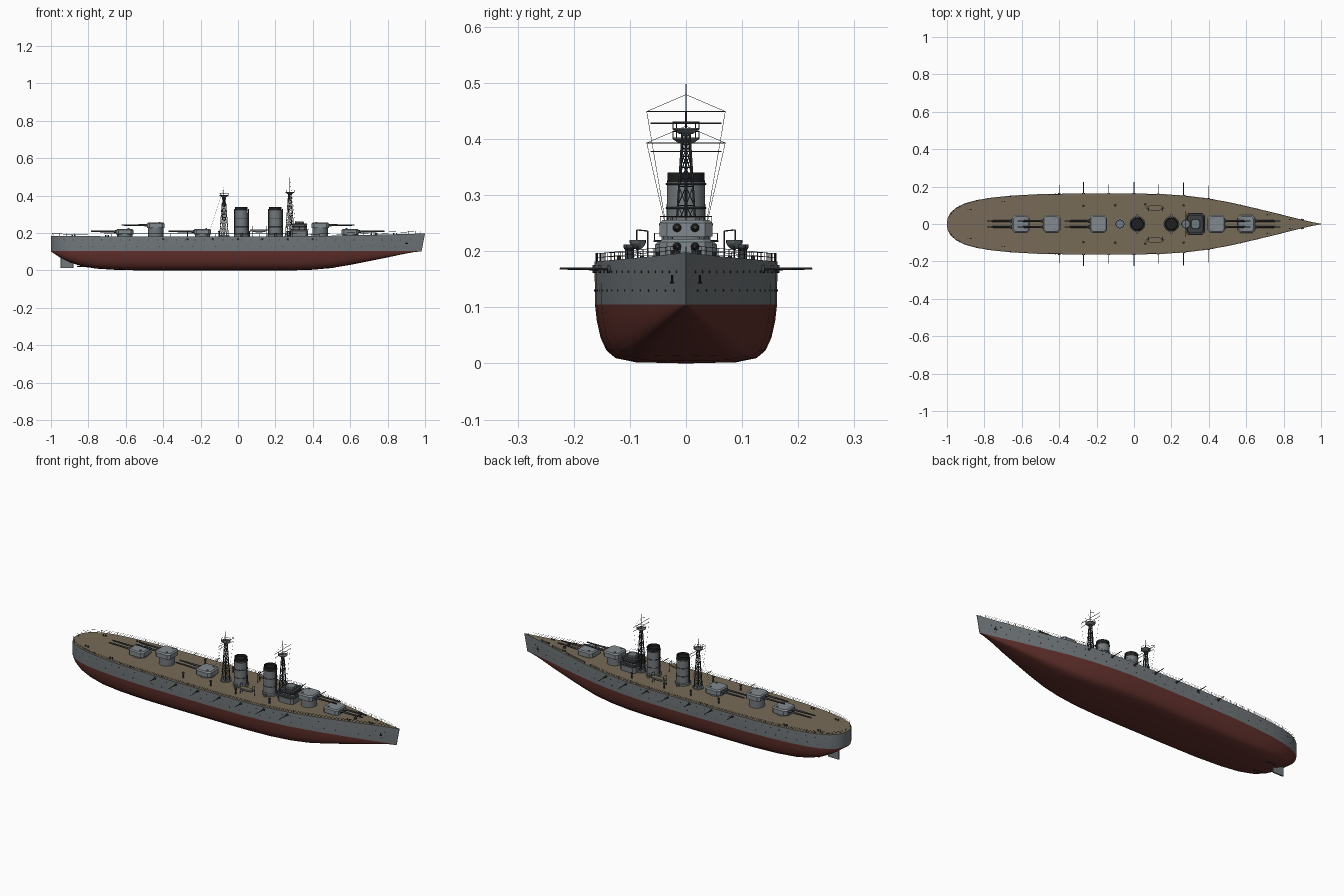
import bpy, bmesh, math
from mathutils import Vector

if "Cube" in bpy.data.objects:
    bpy.data.objects.remove(bpy.data.objects["Cube"])

def material(name, r, g, b):
    m = bpy.data.materials.new(name)
    m.diffuse_color = (r, g, b, 1)
    m.use_nodes = True
    m.node_tree.nodes["Principled BSDF"].inputs["Base Color"].default_value = m.diffuse_color
    return m

GREY = material("hull grey", 0.17, 0.19, 0.20)
LIGHT = material("turret grey", 0.22, 0.25, 0.265)
RED = material("bottom red", 0.12, 0.030, 0.025)
WOOD = material("deck wood", 0.185, 0.145, 0.095)
DARK = material("dark steel", 0.045, 0.05, 0.055)
BLACK = material("soot black", 0.013, 0.013, 0.014)

def finish(name, bm, mats, smooth=True):
    bmesh.ops.recalc_face_normals(bm, faces=bm.faces)
    me = bpy.data.meshes.new(name)
    bm.to_mesh(me)
    bm.free()
    for m in mats:
        me.materials.append(m)
    ob = bpy.data.objects.new(name, me)
    bpy.context.collection.objects.link(ob)
    if smooth:
        bpy.ops.object.select_all(action='DESELECT')
        ob.select_set(True)
        bpy.context.view_layer.objects.active = ob
        bpy.ops.object.shade_smooth_by_angle(angle=math.radians(35))
    return ob

def rods(name, segs, r, mat, n=6, r2=None):
    """Straight round bars between pairs of points, joined in one object."""
    bm = bmesh.new()
    for a, b in segs:
        a, b = Vector(a), Vector(b)
        q = (b - a).to_track_quat('Z', 'Y')
        rings = []
        for p, rad in ((a, r), (b, r if r2 is None else r2)):
            rings.append([bm.verts.new(p + q @ Vector((rad * math.cos(2 * math.pi * i / n),
                          rad * math.sin(2 * math.pi * i / n), 0))) for i in range(n)])
        for i in range(n):
            j = (i + 1) % n
            bm.faces.new((rings[0][i], rings[0][j], rings[1][j], rings[1][i]))
        bm.faces.new(rings[0])
        bm.faces.new(rings[1])
    return finish(name, bm, [mat])

def lathe(name, x, y, profile, mats, n=32, rule=None):
    """Turn (radius, z) points about a vertical axis."""
    bm = bmesh.new()
    rings = [[bm.verts.new((x + r * math.cos(2 * math.pi * i / n), y + r * math.sin(2 * math.pi * i / n), z))
              for i in range(n)] for r, z in profile]
    for a, b in zip(rings, rings[1:]):
        for i in range(n):
            j = (i + 1) % n
            f = bm.faces.new((a[i], a[j], b[j], b[i]))
            if rule:
                f.material_index = rule(f.calc_center_median().z)
    bm.faces.new(rings[0])
    f = bm.faces.new(rings[-1])
    f.material_index = len(mats) - 1
    return finish(name, bm, mats)

def house(name, x0, x1, w, z0, z1, mat, cut=0.012, taper=0.004):
    """Block with cut corners and a narrowed roof."""
    bm = bmesh.new()
    rings = []
    for z, t in ((z0, 0), (z1 - taper, 0), (z1, taper)):
        a, b, h = x0 + t, x1 - t, w - t
        rings.append([bm.verts.new((px, py, z)) for px, py in (
            (a + cut, -h), (b - cut, -h), (b, -h + cut), (b, h - cut),
            (b - cut, h), (a + cut, h), (a, h - cut), (a, -h + cut))])
    for lo, hi in zip(rings, rings[1:]):
        for i in range(8):
            j = (i + 1) % 8
            bm.faces.new((lo[i], lo[j], hi[j], hi[i]))
    bm.faces.new(rings[0])
    bm.faces.new(rings[-1])
    return finish(name, bm, [mat], False)

# Hull: stations of (x, half width, keel height)
WL = 0.105
ST = [(-1, .012, .1), (-.995, .035, .098), (-.98, .062, .088), (-.95, .088, .068), (-.9, .112, .043),
      (-.84, .128, .024), (-.76, .141, .01), (-.65, .152, .003), (-.5, .160, 0), (-.3, .163, 0), (0, .163, 0),
      (.15, .160, 0), (.28, .151, 0), (.4, .136, .004), (.5, .118, .013), (.6, .096, .030), (.7, .072, .050),
      (.8, .047, .070), (.9, .022, .089), (.96, .009, .099), (1, .0012, .102)]

def half_width(x):
    for a, b in zip(ST, ST[1:]):
        if x <= b[0]:
            return a[1] + (b[1] - a[1]) * (x - a[0]) / (b[0] - a[0])
    return 0.001

def deck_z(x):
    return 0.182 + 0.016 * max(0, (x - .2) / .8) ** 1.5 + 0.003 * max(0, (-x - .6) / .4)

bm = bmesh.new()
rings = []
for x, w, k in ST:
    d = deck_z(x)
    half = [(w, d), (w * .995, WL)] + [(w * f, k + (WL - k) * g) for f, g in
            ((.975, .72), (.935, .44), (.87, .22), (.77, .09), (.55, .02))]
    pts = half + [(0, k)] + [(-y, z) for y, z in reversed(half)]
    rake = 0.018 * max(0, (x - .8) / .2)
    rings.append([bm.verts.new((x - rake * (d - z) / (d - WL), y, z)) for y, z in pts])
n = len(rings[0])
for a, b in zip(rings, rings[1:]):
    for i in range(n):
        j = (i + 1) % n
        f = bm.faces.new((a[i], a[j], b[j], b[i]))
        f.material_index = 2 if j == 0 else (0 if i in (0, n - 2) else 1)
for r in (rings[0], rings[-1]):
    bm.faces.new(r)
finish("hull", bm, [GREY, RED, WOOD])

# Rudder
house("rudder", -.95, -.88, .004, .013, .075, GREY, .003, .001)
rods("propeller_shafts", [((-.86, s * .05, .022), (-.72, s * .05, .016)) for s in (-1, 1)], .003, DARK)

# Railings: posts and two wires round the deck edge
xs = [-.995 + .0397 * i for i in range(51)]
segs = []
for s in (-1, 1):
    line = [Vector((x, s * max(half_width(x) - .002, 0), deck_z(x))) for x in xs if x < .985]
    segs += [(p, p + Vector((0, 0, .014))) for p in line]
    for h in (.007, .014):
        up = Vector((0, 0, h))
        segs += [(p + up, q + up) for p, q in zip(line, line[1:])]
rods("deck_railing", segs, .0005, DARK, 4)

# Portholes along the sides
ports = []
for s in (-1, 1):
    for z, step, lo in ((.13, .06, -.9), (.163, .05, -.93)):
        x = lo
        while x < .93:
            y = half_width(x)
            ports.append(((x, s * (y - .003), z), (x, s * (y + .0006), z)))
            x += step
rods("portholes", ports, .0022, BLACK, 8)

# Side guns with round shields
tips = {-.4: .208, -.27: .225, -.135: .21, 0: .225, .13: .21, .265: .222, .4: .205}
rods("side_guns", [((x, s * (half_width(x) - .01), .168), (x, s * t, .169))
                   for x, t in tips.items() for s in (-1, 1)], .0024, DARK, 8, .0017)
rods("side_gun_ports", [((x, s * (half_width(x) - .01), .168), (x, s * (half_width(x) + .004), .168))
                        for x in tips for s in (-1, 1)], .007, DARK, 12)

# Anchors
for s in (-1, 1):
    y = half_width(.9)
    rods("anchor", [((.9, s * (y + .003), .158), (.9, s * (y + .003), .143)),
                    ((.892, s * (y + .005), .144), (.908, s * (y + .001), .144))], .002, BLACK)

# Main turrets: (x, gun direction, base height)
for x, d, z in ((-.605, -1, .192), (-.44, -1, .226), (-.19, -1, .192), (.44, 1, .226), (.60, 1, .192)):
    lathe("barbette", x, 0, [(.041, .178), (.041, z + .002)], [GREY])
    house("turret", x - .046, x + .046, .047, z, z + .030, LIGHT, .013, .006)
    gz = z + .016
    rods("turret_guns", [((x + d * .04, s * .016, gz), (x + d * .182, s * .016, gz + .001))
                         for s in (-1, 1)], .0055, DARK, 12, .0036)
    rods("gun_collars", [((x + d * .04, s * .016, gz), (x + d * .06, s * .016, gz))
                         for s in (-1, 1)], .0085, DARK, 12, .006)
    rods("turret_sights", [((x - d * .02, s * .028, z + .028), (x - d * .02, s * .028, z + .034))
                           for s in (-1, 1)], .005, GREY, 10)

# Funnels with black caps, bands and steam pipes
for x in (.018, .2):
    lathe("funnel", x, 0, [(.040, .178), (.040, .192), (.035, .196), (.034, .323), (.0335, .3235), (.033, .34),
                           (.029, .34), (.029, .328)], [GREY, BLACK], 32, lambda z: int(z > .3233))
    for z in (.23, .275, .318):
        lathe("funnel_band", x, 0, [(.0345, z), (.0362, z + .001), (.0362, z + .003), (.0345, z + .004)], [DARK])
    rods("steam_pipes", [((x + e * .037, 0, .18), (x + e * .037, 0, .33)) for e in (-1, 1)], .0028, DARK, 8)
    rods("funnel_lockers", [((x, s * .045, .18), (x, s * .045, .20)) for s in (-1, 1)], .008, GREY, 10)

# Bridge in tiers with a dark window band
house("bridge_base", .28, .375, .055, .18, .216, GREY)
house("bridge_deck", .276, .379, .058, .216, .220, DARK, .012, .001)
house("bridge_tower", .287, .368, .044, .220, .246, GREY)
house("bridge_windows", .286, .369, .045, .231, .239, BLACK, .012, .0005)
house("bridge_roof", .284, .371, .048, .246, .250, DARK, .012, .001)
house("bridge_lookout", .305, .352, .025, .25, .262, GREY, .008, .002)
rails = []
for z, w, a, b in ((.22, .056, .278, .377), (.25, .046, .286, .369)):
    c = [(a, -w), ((a + b) / 2, -w), (b, -w), (b, 0), (b, w), ((a + b) / 2, w), (a, w), (a, 0)]
    for p, q in zip(c, c[1:] + c[:1]):
        rails += [((*p, z), (*p, z + .012)), ((*p, z + .012), (*q, z + .012))]
rods("bridge_railing", rails, .0007, DARK, 4)

# Lattice masts: (x, platform height, pole top, yard heights)
for x, top, tip, yards in ((-.075, .400, .455, (.393, .378)), (.277, .417, .498, (.449, .428))):
    def ring(t, n=6):
        r = .024 + (.007 - .024) * t
        return [Vector((x + r * math.cos(2 * math.pi * i / n), r * math.sin(2 * math.pi * i / n),
                        .18 + (top - .18) * t)) for i in range(n)]
    levels = [ring(i / 7) for i in range(8)]
    legs, braces = list(zip(levels[0], levels[-1])), []
    for a, b in zip(levels, levels[1:]):
        for i in range(6):
            j = (i + 1) % 6
            braces += [(b[i], b[j]), (a[i], b[j]), (a[j], b[i])]
    rods("mast_legs", legs, .0019, DARK)
    rods("mast_braces", braces, .0009, DARK, 4)
    rods("mast_pole", [((x, 0, .18), (x, 0, tip))], .0032, DARK, 8, .001)
    lathe("mast_top", x, 0, [(.012, top - .008), (.024, top), (.024, top + .003)], [GREY], 16)
    lathe("mast_foot", x, 0, [(.029, .18), (.029, .188)], [GREY], 16)
    c = [(x + .0235 * math.cos(k * math.pi / 4), .0235 * math.sin(k * math.pi / 4)) for k in range(8)]
    rods("mast_top_rail", [((*p, top), (*p, top + .014)) for p in c] +
         [((*p, top + .013), (*q, top + .013)) for p, q in zip(c, c[1:] + c[:1])], .0008, DARK, 4)
    rods("yards", [((x, -w, z), (x, w, z)) for z, w in zip(yards, (.07, .063))], .0011, DARK)
    rig = []
    for s in (-1, 1):
        rig += [((x, s * .07, yards[0]), (x, s * .033, .23)), ((x, s * .07, yards[0]), (x, 0, yards[0] + .03))]
    e = -1 if x < 0 else 1
    rig.append(((x, 0, tip - .01), (x + (-.08 if e < 0 else .03), 0, .2 if e < 0 else .255)))
    rods("rigging", rig, .0004, DARK, 4)

# Ship's boats with davits
for s in (-1, 1):
    bm = bmesh.new()
    bmesh.ops.create_uvsphere(bm, u_segments=20, v_segments=10, radius=1)
    bmesh.ops.bisect_plane(bm, geom=bm.verts[:] + bm.edges[:] + bm.faces[:], plane_co=(0, 0, 0),
                           plane_no=(0, 0, 1), clear_outer=True)
    bmesh.ops.holes_fill(bm, edges=[e for e in bm.edges if e.is_boundary])
    for v in bm.verts:
        v.co = Vector((.112 + v.co.x * .05, s * .086 + v.co.y * .015, .22 + v.co.z * .017))
    for f in bm.faces:
        f.material_index = int(f.calc_center_median().z > .2195)
    finish("boat", bm, [LIGHT, WOOD])
    dav = []
    for x in (.075, .15):
        dav += [((x, s * .068, .18), (x, s * .068, .236)), ((x, s * .068, .236), (x, s * .088, .238)),
                ((x, s * .088, .238), (x, s * .088, .22)), ((x, s * .086, .18), (x, s * .086, .208))]
    rods("boat_davits", dav, .0013, DARK)

# Deck vents and bollards
for s in (-1, 1):
    for x, y in ((-.27, .097), (.265, .1), (.06, .105), (-.1, .1)):
        lathe("deck_vent", x, s * y, [(.004, .18), (.004, .203), (.0065, .206), (.0065, .212)], [DARK], 12)
    for x, y in ((-.88, .078), (-.7, .12), (.72, .05), (.84, .024)):
        z = deck_z(x)
        rods("bollards", [((x + e, s * y, z - .002), (x + e, s * y, z + .008)) for e in (-.007, .007)],
             .0035, DARK, 10)
rods("flagstaffs", [((-.985, 0, .182), (-.992, 0, .2)), ((.97, 0, .19), (.975, 0, .208))], .001, DARK)
rods("anchor_capstans", [((.74, s * .018, .185), (.74, s * .018, .2)) for s in (-1, 1)], .007, DARK, 12)
